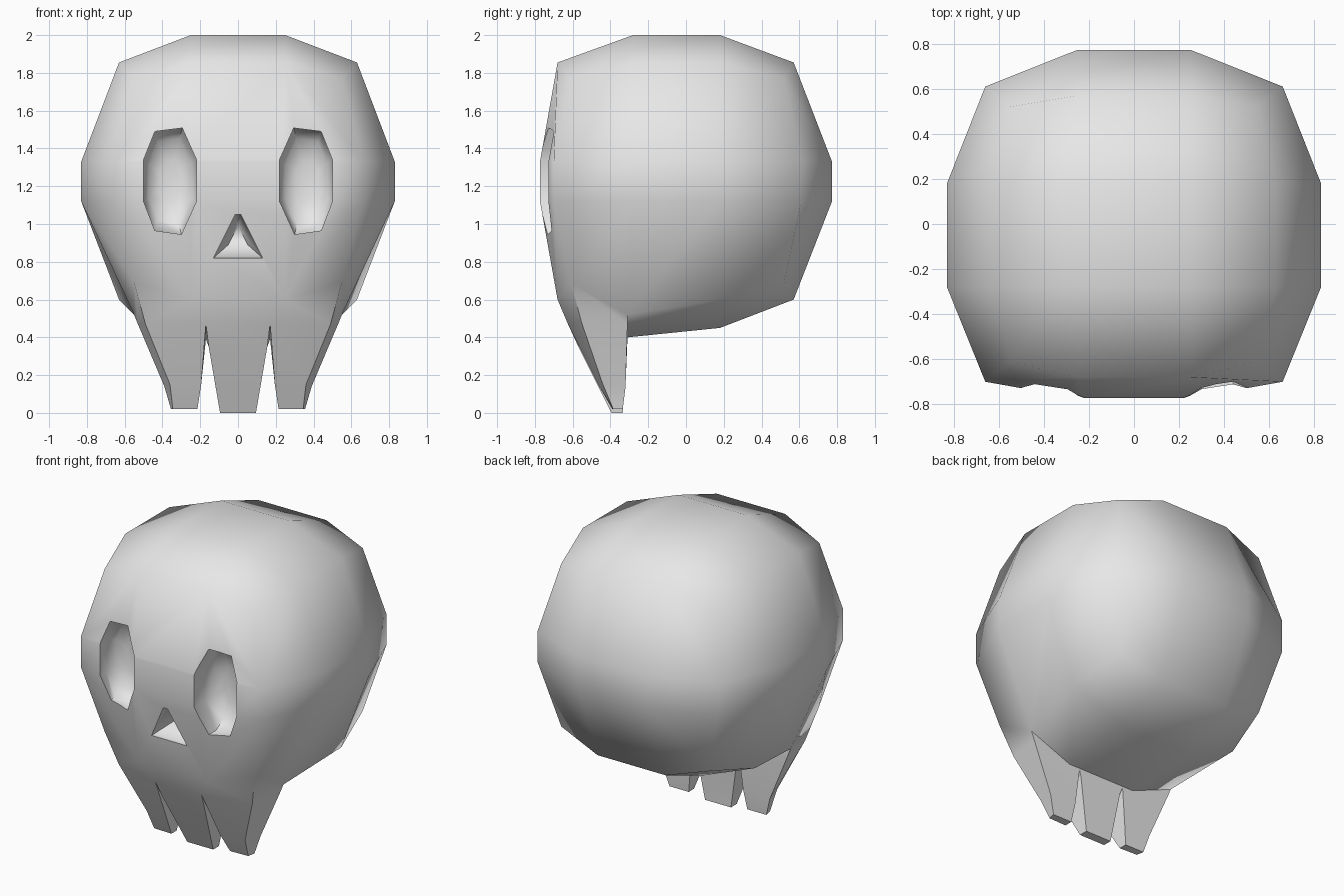
import bpy, bmesh, math

cube = bpy.data.objects.get("Cube")
if cube:
    bpy.data.objects.remove(cube)

bone = bpy.data.materials.new("bone_grey")
bone.use_nodes = True
bone.diffuse_color = (0.8, 0.8, 0.8, 1)
bone.node_tree.nodes["Principled BSDF"].inputs["Base Color"].default_value = (0.8, 0.8, 0.8, 1)


def finish(bm, name):
    """Weld the mesh, face it outward and link it as an object."""
    bmesh.ops.remove_doubles(bm, verts=bm.verts, dist=0.0005)
    bmesh.ops.recalc_face_normals(bm, faces=bm.faces)
    me = bpy.data.meshes.new(name)
    bm.to_mesh(me)
    bm.free()
    me.materials.append(bone)
    ob = bpy.data.objects.new(name, me)
    bpy.context.collection.objects.link(ob)
    return ob


def face(bm, pts):
    bm.faces.new([bm.verts.new(p) for p in pts])


def loft(bm, rings, skip=()):
    """Join rings with quads; skip lists sides left open in the first band."""
    n = len(rings[0])
    for b, (r, q) in enumerate(zip(rings, rings[1:])):
        for i in range(n):
            if b == 0 and i in skip:
                continue
            j = (i + 1) % n
            face(bm, (r[i], r[j], q[j], q[i]))
    face(bm, rings[-1])


# Cranium: a rounded cube with three segments along every side
def cranium_point(i, j, k):
    ex, ey, ez = i in (0, 3), j in (0, 3), k in (0, 3)
    n = ex + ey + ez
    x = 0.25
    if ex:
        x = {1: 0.83, 2: 0.66 if ey else 0.63, 3: 0.55}[n]
    x *= -1 if i < 2 else 1
    y = (0, -0.28, 0.18, 0)[j]
    if j == 0:
        y = {1: -0.773, 2: -0.70 if ex else -0.68, 3: -0.61}[n]
    elif j == 3:
        y = {1: 0.773, 2: 0.61 if ex else 0.57, 3: 0.52}[n]
    z = (0, 1.12, 1.33, 0)[k]
    if k == 0:
        z = {1: 0.45, 2: 0.60, 3: 0.69}[n]
    elif k == 3:
        z = {1: 2.0, 2: 1.855, 3: 1.77}[n]
    # Back line of the jaw
    if k == 0 and j == 1:
        x = math.copysign(0.55 if ex else 0.25, x)
        y, z = -0.31, 0.52 if ex else 0.40
    return (x, y, z)


bm = bmesh.new()
for axis in range(3):
    for end in (0, 3):
        for u in range(3):
            for v in range(3):
                pts = []
                for du, dv in ((0, 0), (1, 0), (1, 1), (0, 1)):
                    idx = [u + du, v + dv]
                    idx.insert(axis, end)
                    pts.append(cranium_point(*idx))
                # The front row underneath is where the teeth grow
                if axis == 2 and end == 0 and v == 0:
                    continue
                face(bm, pts)

# Middle tooth: (half width, front y, front z, back y, back z)
rings = []
for w, fy, fz, by, bz in ((0.25, -0.68, 0.60, -0.31, 0.40),
                          (0.17, -0.625, 0.47, -0.31, 0.39),
                          (0.155, -0.57, 0.35, -0.315, 0.35),
                          (0.095, -0.395, 0.0, -0.335, 0.0)):
    rings.append([(-w, fy, fz), (w, fy, fz), (w, by, bz), (-w, by, bz)])
loft(bm, rings, skip=(1, 3))

# Side teeth, mirrored
side_tooth = [
    [(0.25, -0.68, 0.60), (0.55, -0.61, 0.69), (0.55, -0.31, 0.52), (0.25, -0.31, 0.40)],
    [(0.17, -0.625, 0.47), (0.49, -0.55, 0.47), (0.53, -0.31, 0.47), (0.17, -0.31, 0.39)],
    [(0.195, -0.465, 0.15), (0.36, -0.44, 0.15), (0.39, -0.32, 0.14), (0.195, -0.32, 0.15)],
    [(0.215, -0.39, 0.02), (0.345, -0.385, 0.02), (0.355, -0.335, 0.02), (0.215, -0.335, 0.02)],
]
for s in (-1, 1):
    loft(bm, [[(s * x, y, z) for x, y, z in r] for r in side_tooth], skip=(3,))
skull = finish(bm, "skull")


# Hollows for the eyes and nose
def carve(name, outline, steps):
    cx = sum(p[0] for p in outline) / len(outline)
    cz = sum(p[1] for p in outline) / len(outline)
    rings = [[(cx + (x - cx) * s, y, cz + (z - cz) * s) for x, z in outline] for y, s in steps]
    b = bmesh.new()
    face(b, rings[0])
    loft(b, rings)
    cutter = finish(b, name)
    cutter.hide_render = True
    mod = skull.modifiers.new(name, 'BOOLEAN')
    mod.operation = 'DIFFERENCE'
    mod.solver = 'EXACT'
    mod.object = cutter
    bpy.context.view_layer.objects.active = skull
    bpy.ops.object.modifier_apply(modifier=name)
    bpy.data.objects.remove(cutter)


eye = [(0.22, 1.12), (0.22, 1.34), (0.295, 1.508), (0.44, 1.49),
       (0.50, 1.34), (0.50, 1.12), (0.44, 0.965), (0.30, 0.945)]
for side, s in (("right", -1), ("left", 1)):
    carve(side + "_eye_hollow", [(s * x, z) for x, z in eye],
          ((-0.9, 1), (-0.66, 1), (-0.60, 0.8), (-0.57, 0.4)))
carve("nose_hollow", [(-0.13, 0.82), (0.13, 0.82), (0.015, 1.05), (-0.015, 1.05)],
      ((-0.9, 1), (-0.69, 1), (-0.60, 0.4)))

# Soft shading with crisp hollow rims
bpy.ops.object.select_all(action='DESELECT')
skull.select_set(True)
bpy.context.view_layer.objects.active = skull
bpy.ops.object.shade_smooth_by_angle(angle=math.radians(57))
